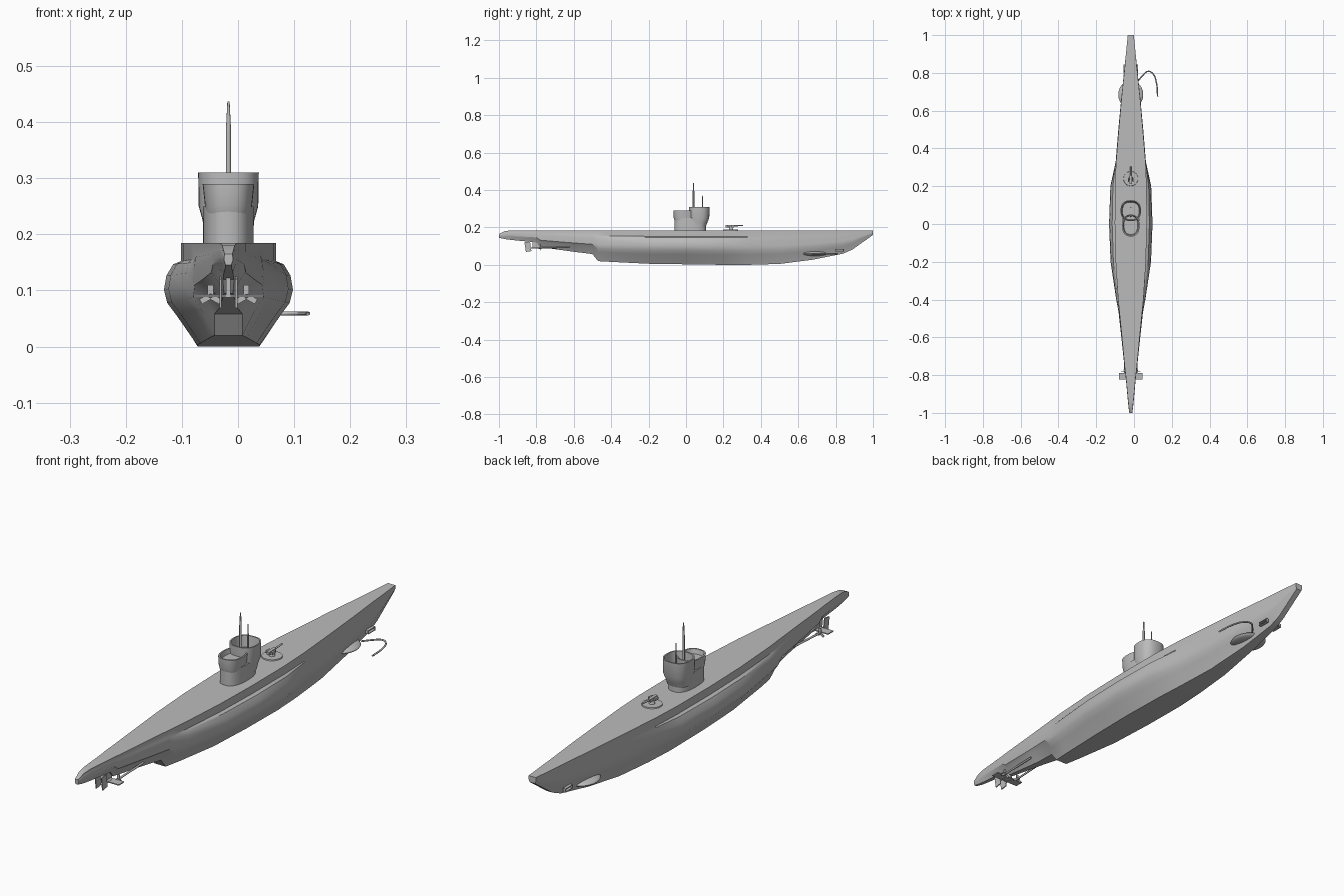
import bpy, bmesh, math
from mathutils import Matrix, Vector

cube = bpy.data.objects.get("Cube")
if cube:
    bpy.data.objects.remove(cube, do_unlink=True)

CENTRE = -0.017   # the hull axis; a guard rail sticks out on one side only
DECK = 0.185

grey = bpy.data.materials.new("hull grey")
grey.use_nodes = True
colour = (0.5, 0.5, 0.5, 1)
grey.diffuse_color = colour
grey.node_tree.nodes["Principled BSDF"].inputs["Base Color"].default_value = colour


def finish(name, bm, angle=35):
    bmesh.ops.recalc_face_normals(bm, faces=bm.faces)
    mesh = bpy.data.meshes.new(name)
    bm.to_mesh(mesh)
    bm.free()
    mesh.materials.append(grey)
    obj = bpy.data.objects.new(name, mesh)
    bpy.context.collection.objects.link(obj)
    bpy.ops.object.select_all(action='DESELECT')
    obj.select_set(True)
    bpy.context.view_layer.objects.active = obj
    bpy.ops.object.shade_smooth_by_angle(angle=math.radians(angle))
    return obj


def loft(name, rings, angle=35, cap=True):
    """Skin a list of closed rings of points."""
    bm = bmesh.new()
    loops = [[bm.verts.new(p) for p in ring] for ring in rings]
    count = len(loops[0])
    for a, b in zip(loops, loops[1:]):
        for i in range(count):
            j = (i + 1) % count
            bm.faces.new((a[i], a[j], b[j], b[i]))
    if cap:
        bm.faces.new(loops[0])
        bm.faces.new(loops[-1])
    return finish(name, bm, angle)


def box(name, location, size, turn=0, axis='Y'):
    bm = bmesh.new()
    matrix = (Matrix.Translation(location) @ Matrix.Rotation(turn, 4, axis)
              @ Matrix.Diagonal((*size, 1)))
    bmesh.ops.create_cube(bm, size=1, matrix=matrix)
    return finish(name, bm)


def rod(name, start, end, r1, r2, sides=12):
    start, end = Vector(start), Vector(end)
    span = end - start
    matrix = (Matrix.Translation((start + end) / 2)
              @ span.to_track_quat('Z', 'Y').to_matrix().to_4x4())
    bm = bmesh.new()
    bmesh.ops.create_cone(bm, cap_ends=True, segments=sides, radius1=r1,
                          radius2=r2, depth=span.length, matrix=matrix)
    return finish(name, bm)


def ball(name, location, size):
    bm = bmesh.new()
    matrix = Matrix.Translation(location) @ Matrix.Diagonal((*size, 1))
    bmesh.ops.create_uvsphere(bm, u_segments=24, v_segments=12, radius=1, matrix=matrix)
    return finish(name, bm)


# Hull: y, keel height, deck top, deck half width, tank half width, keel half width
stations = [
    (-1, .145, .165, .007, .008, .005),
    (-.97, .138, .18, .011, .012, .006),
    (-.93, .133, DECK, .015, .016, .008),
    (-.8, .12, DECK, .027, .028, .01),
    (-.78, .095, DECK, .03, .031, .008),
    (-.6, .07, DECK, .047, .05, .015),
    (-.5, .058, DECK, .057, .061, .025),
    (-.47, .02, DECK, .06, .064, .025),
    (-.4, .016, DECK, .067, .077, .033),
    (-.2, .006, DECK, .08, .107, .05),
    (0, .003, DECK, .085, .115, .056),
    (.2, 0, DECK, .084, .108, .055),
    (.33, 0, DECK, .078, .08, .048),
    (.5, .005, DECK, .064, .066, .036),
    (.68, .028, DECK, .048, .049, .023),
    (.84, .06, DECK, .031, .032, .014),
    (.89, .082, DECK, .027, .027, .012),
    (1, .16, DECK, .016, .016, .012),
]


def hull_ring(y, low, top, deck, tank, keel):
    h = top - low
    bulge = tank - deck
    side = [(deck, 1), (deck, .82), (deck + bulge * .45, .79), (deck + bulge * .85, .68),
            (tank, .54), (deck + bulge * .8, .41), (keel + (tank - keel) * .62, .29),
            (keel, 0)]
    half = [(x, low + z * h) for x, z in side]
    points = half + [(-x, z) for x, z in reversed(half)]
    return [(CENTRE + x, y, z) for x, z in points]


loft("hull", [hull_ring(*s) for s in stations], 32)


# Conning tower: rounded plan, narrow base, two flared open tubs
def oval(y_aft, y_fore, half, z, sides=32):
    mid, reach = (y_aft + y_fore) / 2, (y_fore - y_aft) / 2
    ring = []
    for i in range(sides):
        a = math.tau * i / sides
        c, s = math.cos(a), math.sin(a)
        ring.append((CENTRE + half * math.copysign(abs(c) ** .8, c),
                     mid + reach * math.copysign(abs(s) ** .8, s), z))
    return ring


loft("tower_base", [oval(-.062, .106, .045, DECK - .01),
                    oval(-.062, .106, .045, .25)])
loft("bridge_tub", [oval(.02, .106, .044, .205), oval(.018, .114, .046, .225),
                    oval(.015, .124, .053, .25), oval(.015, .126, .054, .31),
                    oval(.02, .121, .049, .31), oval(.024, .115, .044, .265)])
loft("aft_platform", [oval(-.06, .05, .04, .235), oval(-.066, .05, .042, .252),
                      oval(-.066, .05, .046, .29), oval(-.06, .045, .04, .29),
                      oval(-.055, .042, .036, .272)])

# Periscopes
for name, y, top, r in (("main_periscope", .04, .437, .0045),
                        ("small_periscope", .088, .372, .003)):
    middle = top - .05
    rod(name + "_tube", (CENTRE, y, .25), (CENTRE, y, middle), r, r)
    rod(name + "_head", (CENTRE, y, middle), (CENTRE, y, top), r, r * .45)

# Deck gun on its round platform
rod("gun_platform", (CENTRE, .24, DECK - .003), (CENTRE, .24, DECK + .004), .04, .038, 32)
rod("gun_pedestal", (CENTRE, .24, DECK), (CENTRE, .24, .205), .013, .007)
box("gun_breech", (CENTRE, .235, .207), (.012, .045, .012))
rod("gun_barrel", (CENTRE, .25, .209), (CENTRE, .305, .211), .004, .003)
for s in (-1, 1):
    box("gun_sight", (CENTRE + s * .012, .232, .207), (.007, .02, .01))

# Bow bulge and recess frames
ball("bow_plane", (CENTRE, .685, .06), (.066, .075, .014))
for s in (-1, 1):
    for dz in (-.006, .006):
        box("bow_hatch_rail", (CENTRE + s * .032, .82, .078 + dz), (.012, .045, .003))
    for dy in (-.022, .022):
        box("bow_hatch_post", (CENTRE + s * .032, .82 + dy, .078), (.012, .003, .014))

# Curved guard rail on the left side
path = [(.02, .755), (.045, .785), (.075, .808), (.1, .795), (.118, .75), (.125, .675)]
curve = bpy.data.curves.new("guard_path", 'CURVE')
curve.dimensions = '3D'
curve.bevel_depth = .0035
curve.bevel_resolution = 2
spline = curve.splines.new('BEZIER')
spline.bezier_points.add(len(path) - 1)
for point, (x, y) in zip(spline.bezier_points, path):
    point.co = (x, y, .059)
    point.handle_left_type = point.handle_right_type = 'AUTO'
curve.materials.append(grey)
guard = bpy.data.objects.new("bow_guard_rail", curve)
bpy.context.collection.objects.link(guard)

# Stern gear: plane, twin rudders, twin shafts and propellers
box("stern_plane", (CENTRE, -.805, .09), (.125, .034, .004))
box("stern_bracket", (CENTRE, -.8, .105), (.008, .04, .035))
for s in (-1, 1):
    x = CENTRE + s * .014
    box("rudder", (x, -.845, .097), (.004, .03, .052), .15, 'X')
    box("rudder_arm", (x, -.82, .09), (.004, .04, .006))
    x = CENTRE + s * .032
    rod("propeller_shaft", (x, -.79, .09), (x * .9, -.62, .095), .004, .004)
    rod("propeller_hub", (x, -.795, .09), (x, -.77, .09), .002, .006)
    for i in range(3):
        turn = Matrix.Rotation(math.tau * i / 3, 4, 'Y')
        centre = Vector((x, -.78, .09)) + turn @ Vector((0, 0, .011))
        blade = box("propeller_blade", centre, (.01, .003, .018), math.tau * i / 3)
